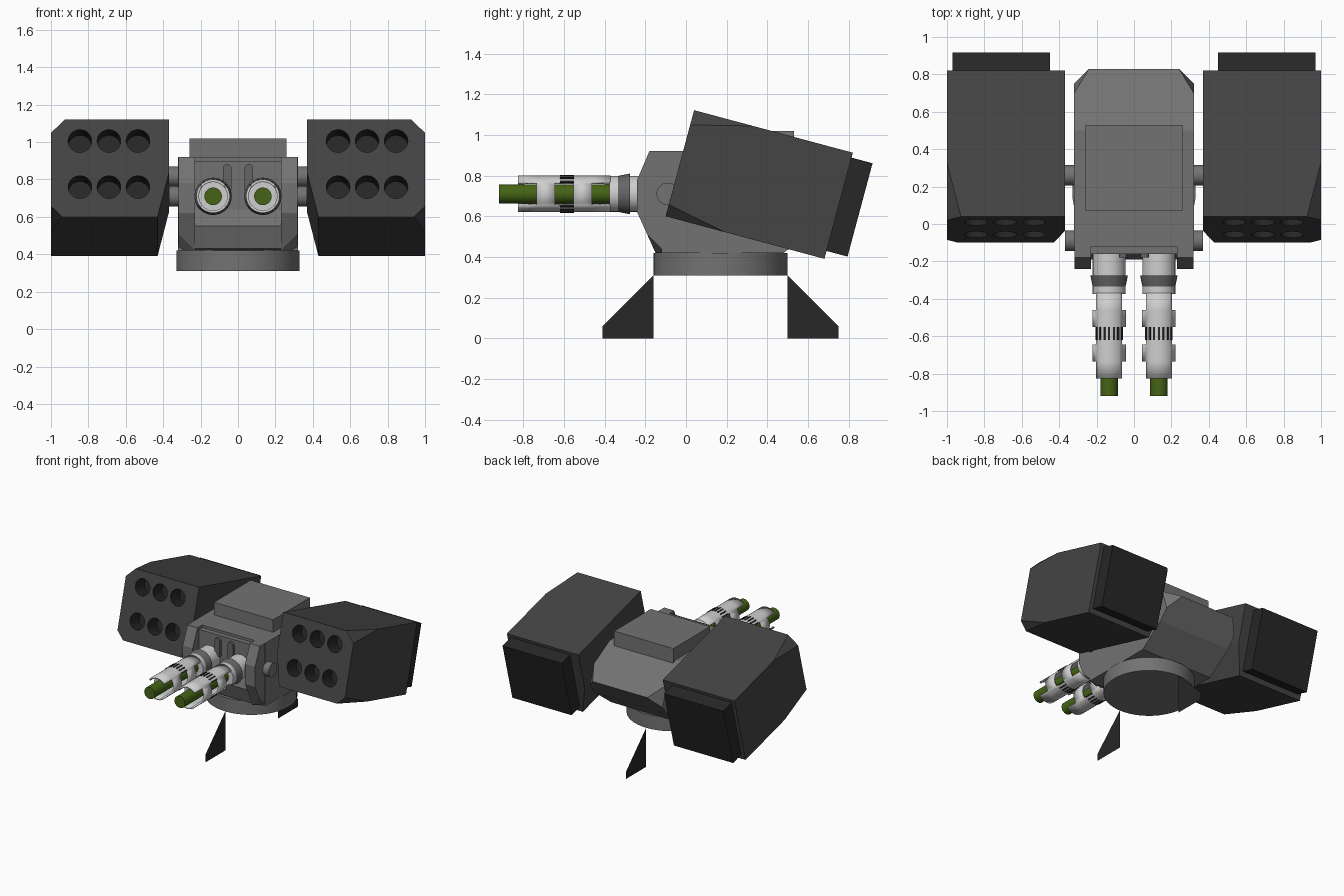
import bpy, bmesh, math
from mathutils import Matrix, Vector

cube = bpy.data.objects.get("Cube")
if cube:
    bpy.data.objects.remove(cube)


def material(name, r, g, b):
    m = bpy.data.materials.new(name)
    m.use_nodes = True
    m.diffuse_color = (r, g, b, 1)
    m.node_tree.nodes["Principled BSDF"].inputs["Base Color"].default_value = (r, g, b, 1)
    return m


HULL = material("hull grey", 0.17, 0.17, 0.17)
POD = material("pod dark grey", 0.058, 0.058, 0.058)
DARK = material("near black", 0.02, 0.02, 0.02)
STEEL = material("collar grey", 0.13, 0.13, 0.13)
WHITE = material("barrel light grey", 0.62, 0.62, 0.62)
GREEN = material("muzzle green", 0.06, 0.125, 0.008)


def finish(bm, name, mats, mirror=False, smooth=False, closed=True):
    if closed:
        bmesh.ops.recalc_face_normals(bm, faces=bm.faces)
    me = bpy.data.meshes.new(name)
    bm.to_mesh(me)
    bm.free()
    for m in mats:
        me.materials.append(m)
    ob = bpy.data.objects.new(name, me)
    bpy.context.collection.objects.link(ob)
    bpy.ops.object.select_all(action='DESELECT')
    ob.select_set(True)
    bpy.context.view_layer.objects.active = ob
    if smooth:
        bpy.ops.object.shade_smooth_by_angle(angle=math.radians(40))
    if mirror:
        ob.modifiers.new("Mirror", 'MIRROR').use_mirror_merge = False
    return ob


def add_box(bm, lo, hi):
    lo, hi = Vector(lo), Vector(hi)
    mat = Matrix.Translation((lo + hi) / 2) @ Matrix.Diagonal((*(hi - lo), 1))
    bmesh.ops.create_cube(bm, size=1, matrix=mat)


def add_cyl(bm, axis, centre, length, r1, r2=None, sides=32):
    rot = {'X': Matrix.Rotation(math.pi / 2, 4, 'Y'),
           'Y': Matrix.Rotation(math.pi / 2, 4, 'X'), 'Z': Matrix()}[axis]
    bmesh.ops.create_cone(bm, cap_ends=True, segments=sides, depth=length, radius1=r1,
                          radius2=r1 if r2 is None else r2,
                          matrix=Matrix.Translation(centre) @ rot)


def add_prism(bm, profile, x0, x1):
    face = bm.faces.new([bm.verts.new((x0, y, z)) for y, z in profile])
    out = bmesh.ops.extrude_face_region(bm, geom=[face])["geom"]
    bmesh.ops.translate(bm, vec=(x1 - x0, 0, 0),
                        verts=[v for v in out if isinstance(v, bmesh.types.BMVert)])


def cut(bm, a, b, c, inside):
    # slice off the corner on the far side of the plane a-b-c
    a, b, c = Vector(a), Vector(b), Vector(c)
    n = (b - a).cross(c - a).normalized()
    if n.dot(Vector(inside) - a) > 0:
        n = -n
    geom = bm.verts[:] + bm.edges[:] + bm.faces[:]
    bmesh.ops.bisect_plane(bm, geom=geom, plane_co=a, plane_no=n, clear_outer=True)
    bmesh.ops.holes_fill(bm, edges=[e for e in bm.edges if e.is_boundary])


# Turntable base
bm = bmesh.new()
add_cyl(bm, 'Z', (0, 0.17, 0.365), 0.11, 0.33, sides=48)
finish(bm, "turntable", [HULL], smooth=True)

# Sheet fins below the base, front and back
for name, flip in (("front_fin", False), ("back_fin", True)):
    bm = bmesh.new()
    outline = [(-0.16, 0), (-0.41, 0), (-0.41, 0.06), (-0.16, 0.31)]
    bm.faces.new([bm.verts.new((0, 0.34 - y if flip else y, z)) for y, z in outline])
    finish(bm, name, [DARK], closed=False)

# Turret hull with cut rear corners
bm = bmesh.new()
add_prism(bm, [(-0.12, 0.42), (-0.12, 0.92), (0.5, 0.92), (0.83, 0.74),
               (0.68, 0.57), (0.48, 0.42)], -0.32, 0.32)
for s in (-1, 1):
    cut(bm, (s * 0.32, 0.7, 0.81), (s * 0.24, 0.83, 0.74), (s * 0.32, 0.75, 0.65), (0, 0.2, 0.6))
finish(bm, "turret_hull", [HULL])

# Armoured cheeks either side of the guns
bm = bmesh.new()
add_prism(bm, [(-0.15, 0.42), (-0.24, 0.62), (-0.24, 0.78), (-0.18, 0.92),
               (0, 0.92), (0, 0.42)], 0.23, 0.318)
cut(bm, (0.318, -0.24, 0.56), (0.23, -0.15, 0.42), (0.318, -0.1, 0.42), (0.27, -0.1, 0.8))
finish(bm, "cheek_armour", [HULL], mirror=True)

# Gun mantlet with sloped lower lip
bm = bmesh.new()
add_prism(bm, [(-0.1, 0.42), (-0.15, 0.43), (-0.19, 0.55), (-0.16, 0.64),
               (-0.16, 0.9), (-0.1, 0.9)], -0.23, 0.23)
finish(bm, "gun_mantlet", [HULL])
bm = bmesh.new()
add_box(bm, (0.035, -0.18, 0.74), (0.08, -0.14, 0.86))
add_cyl(bm, 'Y', (0.0575, -0.16, 0.86), 0.04, 0.0225, sides=16)
finish(bm, "mantlet_lug", [STEEL], mirror=True)

# Roof hatch
bm = bmesh.new()
add_box(bm, (-0.26, 0.07, 0.85), (0.26, 0.53, 1.02))
finish(bm, "roof_hatch", [HULL])

# Axles that carry the pods
bm = bmesh.new()
add_cyl(bm, 'X', (0.335, 0.26, 0.815), 0.1, 0.055)
add_cyl(bm, 'X', (0.335, -0.09, 0.71), 0.07, 0.055)
finish(bm, "side_axles", [HULL], mirror=True, smooth=True)

# Tilted rocket pods, drilled with launch tubes
TILT = Matrix.Translation((0, -0.1, 0.6)) @ Matrix.Rotation(math.radians(-15), 4, 'X')
mid = (0.7, 0.4, 0.27)
bm = bmesh.new()
add_box(bm, (0.37, 0, 0), (1, 0.808, 0.54))
cut(bm, (0.37, 0, 0.24), (0.43, 0, 0), (0.43, 0.8, 0), mid)
cut(bm, (0.925, 0, 0.54), (1, 0, 0.465), (1, 0.3, 0.54), mid)
cut(bm, (0.94, 0, 0), (1, 0, 0.06), (1, 0.3, 0), mid)
bm.transform(TILT)
pod = finish(bm, "rocket_pods", [POD, DARK])

bm = bmesh.new()
for x in (0.535, 0.69, 0.845):
    for z in (0.165, 0.42):
        add_cyl(bm, 'Y', (x, 0, z), 0.24, 0.063)
for f in bm.faces:
    f.material_index = 1
bm.transform(TILT)
drill = finish(bm, "tube_cutter", [POD, DARK])
drill.hide_render = True
bpy.context.view_layer.objects.active = pod
mod = pod.modifiers.new("Tubes", 'BOOLEAN')
mod.operation, mod.solver, mod.object = 'DIFFERENCE', 'EXACT', drill
bpy.ops.object.modifier_apply(modifier=mod.name)
bpy.data.objects.remove(drill)
pod.modifiers.new("Mirror", 'MIRROR').use_mirror_merge = False

# Rear caps of the pods
bm = bmesh.new()
add_box(bm, (0.45, 0.78, 0.04), (0.97, 0.915, 0.515))
bm.transform(TILT)
finish(bm, "pod_rear_caps", [DARK], mirror=True)

# Twin guns: rod, rear barrel, collar, slotted sleeve and vents
GX, GZ = 0.133, 0.71
bm = bmesh.new()
add_cyl(bm, 'Y', (GX, -0.62, GZ), 0.6, 0.047, sides=24)
finish(bm, "gun_rods", [GREEN], mirror=True, smooth=True)

bm = bmesh.new()
add_cyl(bm, 'Y', (GX, -0.25, GZ), 0.25, 0.088)
finish(bm, "gun_breeches", [WHITE], mirror=True, smooth=True)

bm = bmesh.new()
add_cyl(bm, 'Y', (GX, -0.322, GZ), 0.093, 0.1, 0.081)
finish(bm, "gun_collars", [STEEL], mirror=True, smooth=True)

bm = bmesh.new()
N, R = 32, 0.09
rings = [[bm.verts.new((GX + R * math.cos(a), -0.37 - 0.091 * i, GZ + R * math.sin(a)))
          for a in (2 * math.pi * (k + 0.5) / N for k in range(N))] for i in range(6)]
for i in range(5):
    for k in range(N):
        angle = 2 * math.pi * (k + 1) / N
        if i % 2 == 0 and abs(math.sin(angle)) < 0.57:
            continue  # side windows in every other section
        j = (k + 1) % N
        bm.faces.new((rings[i][k], rings[i][j], rings[i + 1][j], rings[i + 1][k]))
sleeve = finish(bm, "gun_sleeves", [WHITE], smooth=True)
wall = sleeve.modifiers.new("Wall", 'SOLIDIFY')
wall.thickness, wall.offset = 0.014, -1
sleeve.modifiers.new("Mirror", 'MIRROR').use_mirror_merge = False

bm = bmesh.new()
for side in (0, math.pi):
    for k in range(-3, 4):
        part = bmesh.new()
        add_box(part, (-0.005, -0.62, 0.086), (0.005, -0.55, 0.094))
        part.transform(Matrix.Translation((GX, 0, GZ)) @ Matrix.Rotation(side + k * 0.28, 4, 'Y'))
        tmp = bpy.data.meshes.new("vent")
        part.to_mesh(tmp)
        part.free()
        bm.from_mesh(tmp)
        bpy.data.meshes.remove(tmp)
finish(bm, "sleeve_vents", [DARK], mirror=True)
